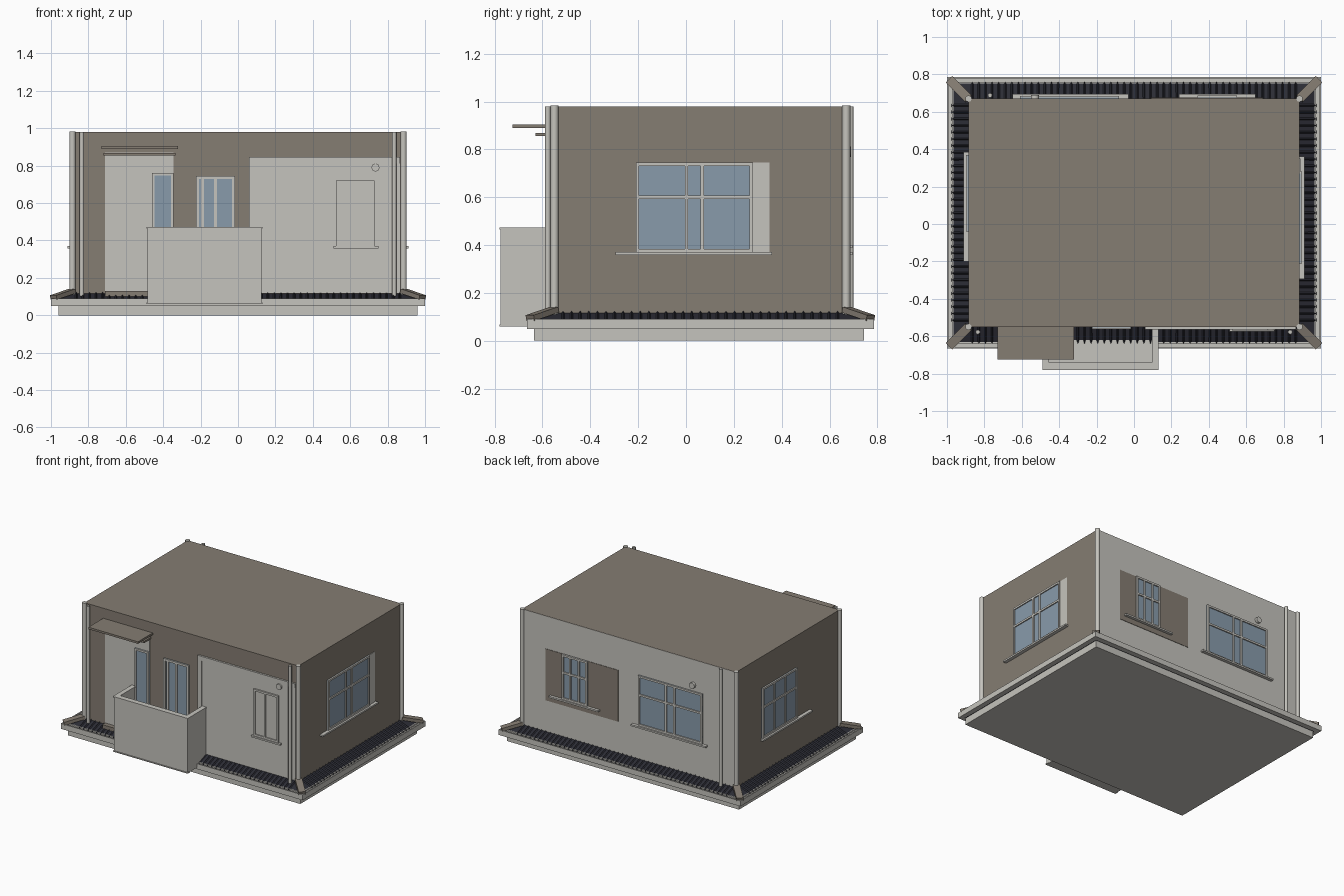
import bpy, bmesh, math
from mathutils import Vector, Matrix

if "Cube" in bpy.data.objects:
    bpy.data.objects.remove(bpy.data.objects["Cube"])


def material(name, rgb):
    m = bpy.data.materials.new(name)
    m.diffuse_color = (*rgb, 1)
    m.use_nodes = True
    m.node_tree.nodes["Principled BSDF"].inputs["Base Color"].default_value = m.diffuse_color
    return m


LIGHT = material("pale_plaster", (0.56, 0.55, 0.51))
BROWN = material("brown_render", (0.235, 0.205, 0.17))
GLASS = material("blue_glass", (0.25, 0.33, 0.41))
DARK = material("dark_tiles", (0.025, 0.026, 0.036))

XW, YF, YB, TOP = 0.885, -0.55, 0.67, 0.98   # wall planes and roof height


def finish(name, bm, mat):
    bmesh.ops.recalc_face_normals(bm, faces=bm.faces)
    me = bpy.data.meshes.new(name)
    bm.to_mesh(me)
    bm.free()
    me.materials.append(mat)
    ob = bpy.data.objects.new(name, me)
    bpy.context.collection.objects.link(ob)
    return ob


def add_box(bm, a, b):
    a, b = Vector(a), Vector(b)
    s = b - a
    m = Matrix.Translation((a + b) / 2) @ Matrix.Diagonal((abs(s.x), abs(s.y), abs(s.z), 1))
    bmesh.ops.create_cube(bm, size=1, matrix=m)


def box(name, a, b, mat):
    bm = bmesh.new()
    add_box(bm, a, b)
    return finish(name, bm, mat)


def at(side, u, z, d):
    """Point on a wall: u along it, z up, d outwards."""
    return {"front": (u, YF - d, z), "back": (u, YB + d, z),
            "right": (XW + d, u, z), "left": (-XW - d, u, z)}[side]


def plate(name, side, u0, u1, z0, z1, d0, d1, mat):
    return box(name, at(side, u0, z0, d0), at(side, u1, z1, d1), mat)


def cylinder(name, p0, p1, r, mat, n=12):
    p0, p1 = Vector(p0), Vector(p1)
    v = p1 - p0
    bm = bmesh.new()
    m = Matrix.Translation((p0 + p1) / 2) @ v.to_track_quat('Z', 'Y').to_matrix().to_4x4()
    bmesh.ops.create_cone(bm, cap_ends=True, segments=n, radius1=r, radius2=r,
                          depth=v.length, matrix=m)
    ob = finish(name, bm, mat)
    for f in ob.data.polygons:
        f.use_smooth = len(f.vertices) == 4
    return ob


def window(name, side, u0, u1, z0, z1, posts=(), rails=(), pane=GLASS, sill=None, base=0.0, w=0.014):
    """Glazed opening: pane plate, frame bars, mullions and sill."""
    plate(name + "_pane", side, u0, u1, z0, z1, base, base + 0.004, pane)
    bm = bmesh.new()
    bars = [(u0, u0 + w, z0, z1), (u1 - w, u1, z0, z1), (u0, u1, z0, z0 + w), (u0, u1, z1 - w, z1)]
    bars += [(p - w / 2, p + w / 2, z0, z1) for p in posts]
    bars += [(u0, u1, r - w / 2, r + w / 2) for r in rails]
    for a, b, c, d in bars:
        add_box(bm, at(side, a, c, base), at(side, b, d, base + 0.012))
    finish(name + "_frame", bm, LIGHT)
    if sill:
        plate(name + "_sill", side, sill[0], sill[1], z0 - 0.012, z0, 0, 0.026, LIGHT)


def ring(name, profile, mat):
    """Sweep a closed (offset, z) profile around the wall footprint."""
    bm = bmesh.new()
    loops = []
    for o, z in profile:
        x, a, b = XW + o, YF - o, YB + o
        loops.append([bm.verts.new(p) for p in ((-x, a, z), (x, a, z), (x, b, z), (-x, b, z))])
    for i, l in enumerate(loops):
        k = loops[(i + 1) % len(loops)]
        for j in range(4):
            bm.faces.new((l[j], l[(j + 1) % 4], k[(j + 1) % 4], k[j]))
    return finish(name, bm, mat)


# Base slab, gutter and tiled skirt roof
box("base_slab", (-0.96, -0.635, 0), (0.96, 0.745, 0.055), LIGHT)
ring("gutter", [(0.08, 0.05), (0.115, 0.05), (0.115, 0.09), (0.107, 0.09),
                (0.107, 0.08), (0.088, 0.08), (0.088, 0.09), (0.08, 0.09)], LIGHT)
ring("skirt_roof", [(-0.01, 0.05), (0.085, 0.05), (0.085, 0.085), (-0.01, 0.12)], DARK)

# Ribs on the skirt roof tiles
bm = bmesh.new()
for side, lo, hi in (("front", -0.9, 0.9), ("back", -0.9, 0.9), ("left", YF, YB), ("right", YF, YB)):
    n = int((hi - lo) / 0.035)
    for i in range(1, n):
        u = lo + (hi - lo) * i / n
        tri = [[bm.verts.new(at(side, u + s, z + h, d)) for s, h in ((-0.008, -0.003), (0, 0.007), (0.008, -0.003))]
               for d, z in ((0, 0.117), (0.09, 0.084))]
        a, b = tri
        bm.faces.new(a)
        bm.faces.new(b)
        for j in range(3):
            bm.faces.new((a[j], a[(j + 1) % 3], b[(j + 1) % 3], b[j]))
finish("tile_ribs", bm, DARK)

# Main building volume; the rear wall is pale
box("building", (-XW, YF, 0.05), (XW, YB, TOP), BROWN)
plate("rear_wall_facing", "back", -XW, XW, 0.1, TOP - 0.001, 0, 0.002, LIGHT)

# Hip ridges and round corner posts
for sx in (-1, 1):
    for y, sy in ((YF, -1), (YB, 1)):
        p0 = Vector((sx * XW, y, 0.13))
        p1 = Vector((sx * (XW + 0.102), y + sy * 0.102, 0.095))
        bm = bmesh.new()
        rot = (p1 - p0).to_track_quat('X', 'Z').to_matrix().to_4x4()
        bmesh.ops.create_cube(bm, size=1, matrix=Matrix.Translation((p0 + p1) / 2) @ rot
                              @ Matrix.Diagonal(((p1 - p0).length, 0.048, 0.024, 1)))
        finish("hip_ridge", bm, BROWN)
        cylinder("corner_post", (sx * XW, y, 0.1), (sx * XW, y, TOP + 0.003), 0.017, LIGHT)

# Downpipes
for x, y in ((-0.835, YF - 0.028), (0.835, YF - 0.028), (-0.77, YB + 0.018)):
    cylinder("downpipe", (x, y, 0.09), (x, y, TOP), 0.012, LIGHT)

# Front: entrance bay with door, step and canopy
plate("entrance_panel", "front", -0.71, -0.345, 0.12, 0.87, 0, 0.006, LIGHT)
plate("door_step", "front", -0.71, -0.35, 0.1, 0.13, 0, 0.04, BROWN)
window("door_light", "front", -0.46, -0.345, 0.14, 0.76, base=0.006)
plate("canopy", "front", -0.73, -0.32, 0.89, 0.905, 0, 0.175, BROWN)
plate("canopy_bearer", "front", -0.72, -0.335, 0.855, 0.868, 0, 0.08, BROWN)

# Front: balcony window and right-hand panel with its raised border
window("balcony_window", "front", -0.225, -0.015, 0.14, 0.745, posts=(-0.19, -0.12), w=0.016)
plate("front_panel", "front", 0.06, 0.865, 0.12, 0.845, 0, 0.008, LIGHT)
plate("panel_border_top", "front", 0.06, 0.865, 0.812, 0.845, 0.008, 0.014, LIGHT)
plate("panel_border_side", "front", 0.06, 0.092, 0.12, 0.812, 0.008, 0.014, LIGHT)
window("shuttered_window", "front", 0.525, 0.73, 0.37, 0.72, posts=(0.62,),
       pane=LIGHT, sill=(0.51, 0.75), base=0.008)
cylinder("front_vent", (0.735, YF, 0.79), (0.735, YF - 0.02, 0.79), 0.021, LIGHT, 16)

# Balcony: floor, three parapet walls and a thin coping
B0, B1, BY = -0.485, 0.125, -0.775
box("balcony_floor", (B0, BY, 0.06), (B1, YF, 0.09), LIGHT)
box("balcony_front", (B0, BY, 0.06), (B1, BY + 0.032, 0.465), LIGHT)
for x in (B0, B1 - 0.027):
    box("balcony_side", (x, BY, 0.06), (x + 0.027, YF, 0.465), LIGHT)
box("balcony_coping", (B0 - 0.005, BY - 0.005, 0.465), (B1 + 0.005, BY + 0.035, 0.473), LIGHT)
for x in (B0 - 0.005, B1 - 0.03):
    box("balcony_side_coping", (x, BY, 0.465), (x + 0.035, YF, 0.473), LIGHT)
box("balcony_plinth", (B0 - 0.005, BY - 0.005, 0.06), (B1 + 0.005, BY + 0.02, 0.067), LIGHT)

# Right side window with pale surround
plate("right_surround", "right", 0.27, 0.35, 0.37, 0.745, 0, 0.004, LIGHT)
window("right_window", "right", -0.21, 0.28, 0.37, 0.745, posts=(0.002, 0.068), rails=(0.6,), sill=(-0.295, 0.36))

# Left side window
window("left_window", "left", -0.04, 0.37, 0.37, 0.745, posts=(0.1, 0.23), rails=(0.6,), sill=(-0.2, 0.385))

# Rear windows, brown surround and vent
plate("rear_surround", "back", 0.09, 0.69, 0.35, 0.735, 0, 0.005, BROWN)
window("rear_small_window", "back", 0.34, 0.55, 0.40, 0.735, posts=(0.41, 0.48), rails=(0.6,),
       sill=(0.24, 0.65), base=0.005)
window("rear_large_window", "back", -0.61, -0.08, 0.37, 0.745, posts=(-0.38, -0.31), rails=(0.6,),
       sill=(-0.65, -0.03), base=0.002)
cylinder("rear_vent", (-0.53, YB, 0.79), (-0.53, YB + 0.02, 0.79), 0.022, LIGHT, 16)
